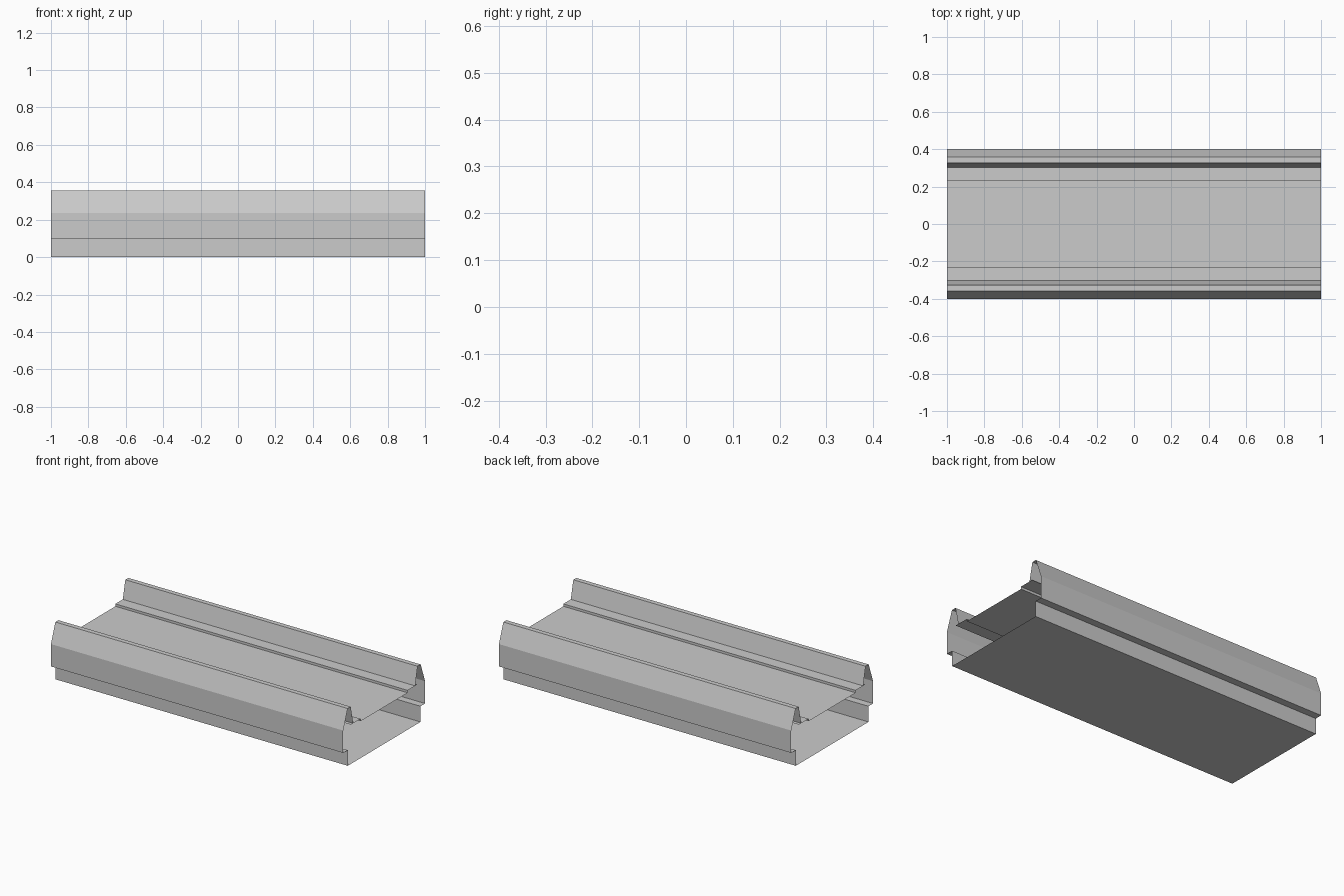
import bpy

if "Cube" in bpy.data.objects:
    bpy.data.objects.remove(bpy.data.objects["Cube"])

def extrude_profile(name, pts, closed=False):
    """Sweep a (y, z) profile along x from -1 to 1, ends left open."""
    n = len(pts)
    verts = [(x, y, z) for x in (-1, 1) for y, z in pts]
    faces = [(i, n + i, n + (i + 1) % n, (i + 1) % n)
             for i in range(n if closed else n - 1)]
    mesh = bpy.data.meshes.new(name)
    mesh.from_pydata(verts, [], faces)
    obj = bpy.data.objects.new(name, mesh)
    bpy.context.collection.objects.link(obj)
    return obj

# Half section from the deck edge, over the rail, down to the floor edge
half = [(0.23, 0.228), (0.23, 0.243), (0.303, 0.243), (0.327, 0.355),
        (0.357, 0.355), (0.4, 0.235), (0.4, 0.097), (0.355, 0.097), (0.355, 0)]

# Channel body: mirrored section, closed by the deck and the floor
section = [(-y, z) for y, z in half] + half[::-1]
extrude_profile("channel_body", section[::-1], closed=True)

# Ledges continuing underneath each rail
for side, s in (("front", -1), ("back", 1)):
    pts = sorted([(s * 0.303, 0.243), (s * 0.325, 0.243)])
    extrude_profile(side + "_ledge", pts)
